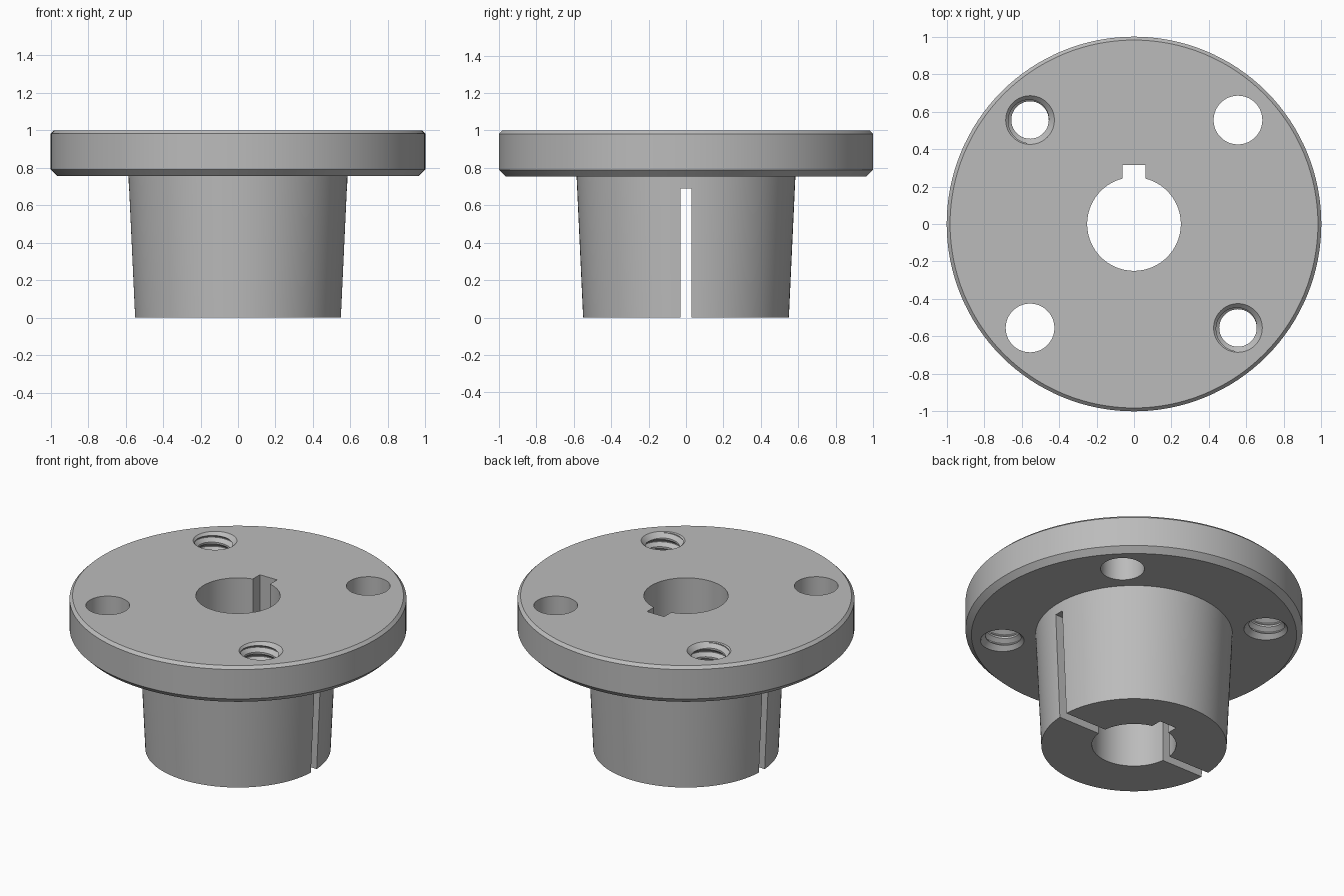
import bpy, bmesh, math

cube = bpy.data.objects.get("Cube")
if cube:
    bpy.data.objects.remove(cube)

steel = bpy.data.materials.new("grey steel")
STEEL = (0.5, 0.5, 0.5, 1)
steel.use_nodes = True
steel.diffuse_color = STEEL
steel.node_tree.nodes["Principled BSDF"].inputs["Base Color"].default_value = STEEL


def make_object(name, bm):
    bmesh.ops.recalc_face_normals(bm, faces=bm.faces)
    mesh = bpy.data.meshes.new(name)
    bm.to_mesh(mesh)
    bm.free()
    mesh.materials.append(steel)
    obj = bpy.data.objects.new(name, mesh)
    bpy.context.collection.objects.link(obj)
    return obj


def lathe(name, profile, segments, x=0, y=0):
    """Solid of revolution from (radius, height) points, capped at both ends."""
    bm = bmesh.new()
    rings = []
    for r, z in profile:
        angles = [2 * math.pi * i / segments for i in range(segments)]
        rings.append([bm.verts.new((x + r * math.cos(a), y + r * math.sin(a), z)) for a in angles])
    for low, high in zip(rings, rings[1:]):
        for i in range(segments):
            k = (i + 1) % segments
            bm.faces.new((low[i], low[k], high[k], high[i]))
    bm.faces.new(rings[0])
    bm.faces.new(rings[-1])
    return make_object(name, bm)


def box(name, low, high):
    bm = bmesh.new()
    bmesh.ops.create_cube(bm, size=1)
    for v in bm.verts:
        v.co = [(a + b) / 2 + c * (b - a) for a, b, c in zip(low, high, v.co)]
    return make_object(name, bm)


def thread(name, x, y, minor, major, pitch, bottom, turns, segments=40):
    """Helical screw solid: each column climbs so one turn meets the next."""
    bm = bmesh.new()
    rows = turns * 4 + 1
    radii = (minor, minor, major, major)
    steps = (0, 0.2, 0.55, 0.65)
    cols = []
    for i in range(segments):
        a = 2 * math.pi * i / segments
        col = []
        for j in range(rows):
            r = radii[j % 4]
            z = bottom + pitch * (j // 4 + steps[j % 4] + i / segments)
            col.append(bm.verts.new((x + r * math.cos(a), y + r * math.sin(a), z)))
        cols.append(col)
    for i in range(segments):
        last = i == segments - 1
        here, there = cols[i], cols[(i + 1) % segments]
        shift = 4 if last else 0
        for j in range(rows - 1 - shift):
            bm.faces.new((here[j], there[j + shift], there[j + shift + 1], here[j + 1]))
    # Close both ends with a fan
    bottom_loop = [c[0] for c in cols] + cols[0][4:0:-1]
    top_loop = [c[-1] for c in cols] + cols[-1][-2:-5:-1] + [cols[-1][-5]]
    for loop, z in ((bottom_loop, bottom - pitch), (top_loop, bottom + pitch * (turns + 2))):
        hub = bm.verts.new((x, y, z))
        for p, q in zip(loop, loop[1:] + loop[:1]):
            bm.faces.new((hub, p, q))
    return make_object(name, bm)


def cut(target, cutter):
    cutter.hide_render = True
    mod = target.modifiers.new("cut", "BOOLEAN")
    mod.operation = "DIFFERENCE"
    mod.solver = "EXACT"
    mod.object = cutter
    bpy.context.view_layer.objects.active = target
    bpy.ops.object.modifier_apply(modifier=mod.name)
    bpy.data.objects.remove(cutter)


# Flange with chamfered rims on a tapered barrel
TOP, UNDER = 1.0, 0.755
bushing = lathe("flanged_taper_bushing", [
    (0.55, 0), (0.585, UNDER), (0.965, UNDER), (1, 0.79), (1, 0.982), (0.982, TOP)], 128)

# Shaft bore, keyway and clamping slot
cut(bushing, lathe("bore_cutter", [(0.25, -0.1), (0.25, 1.1)], 96))
cut(bushing, box("keyway_cutter", (-0.062, 0.1, -0.2), (0.062, 0.315, 1.2)))
cut(bushing, box("slot_cutter", (-0.8, -0.03, -0.3), (0.8, 0.03, 0.69)))

# Plain and threaded bolt holes on alternate diagonals
D, R, MINOR = 0.555, 0.13, 0.1
for s in (1, -1):
    cut(bushing, lathe("bolt_hole_cutter", [(R, 0.7), (R, 1.1)], 64, s * D, s * D))
    cut(bushing, thread("thread_cutter", s * D, -s * D, MINOR, 0.125, 0.06, 0.61, 8))
    for end, out in ((TOP, 1), (UNDER, -1)):
        cut(bushing, lathe("chamfer_cutter", [
            (MINOR - 0.01, end - out * 0.04), (R, end), (R, end + out * 0.03)], 64, s * D, -s * D))

bpy.ops.object.select_all(action="DESELECT")
bushing.select_set(True)
bpy.context.view_layer.objects.active = bushing
bpy.ops.object.shade_smooth_by_angle(angle=math.radians(25))
